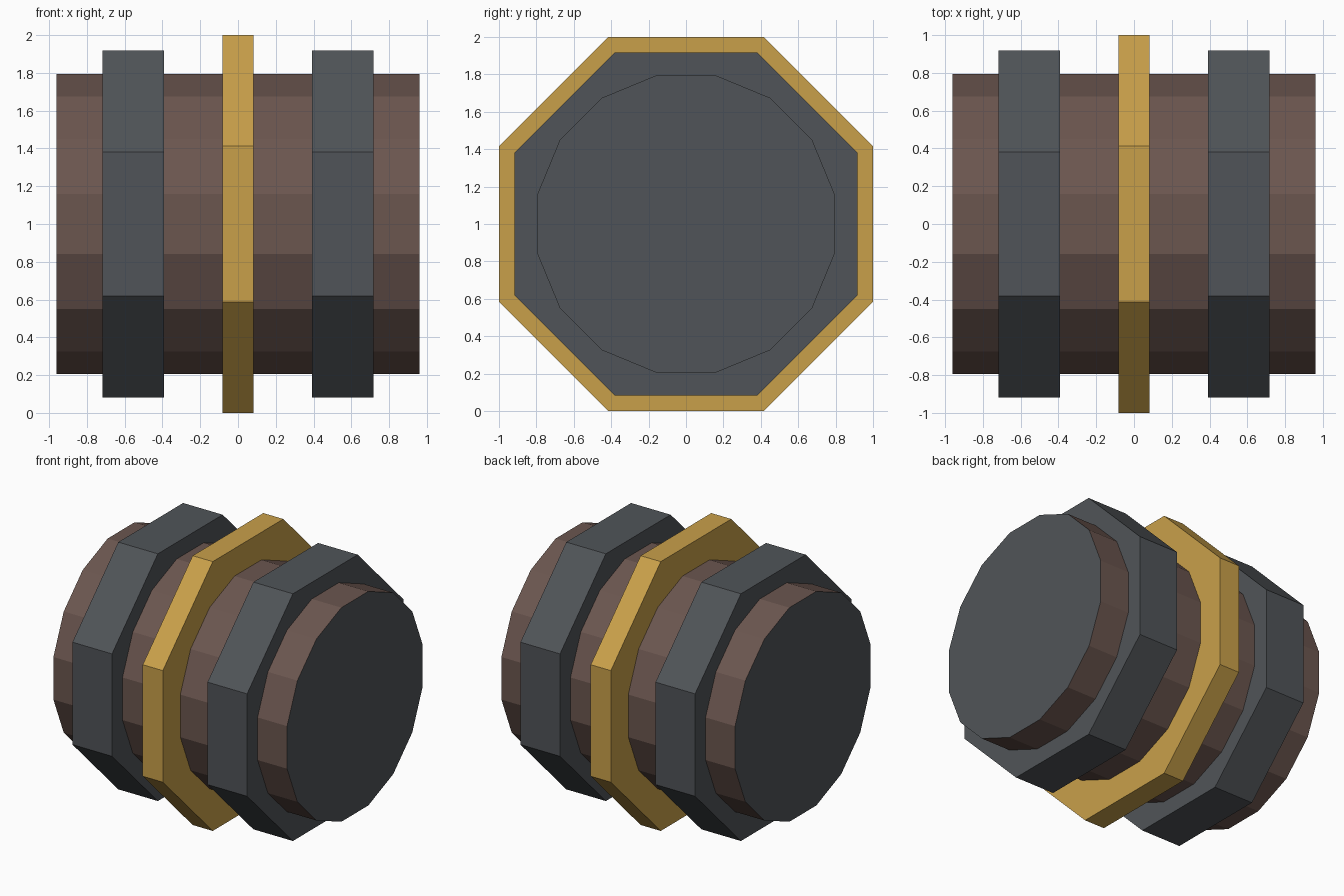
import bpy
import bmesh
import math

cube = bpy.data.objects.get("Cube")
if cube:
    bpy.data.objects.remove(cube, do_unlink=True)


def material(name, rgb):
    """Flat material from 0-255 sRGB values, stored as linear."""
    lin = [((c / 255 + 0.055) / 1.055) ** 2.4 for c in rgb]
    mat = bpy.data.materials.new(name)
    mat.use_nodes = True
    mat.diffuse_color = (*lin, 1)
    bsdf = mat.node_tree.nodes["Principled BSDF"]
    bsdf.inputs["Base Color"].default_value = (*lin, 1)
    bsdf.inputs["Roughness"].default_value = 0.8
    return mat


wood = material("brown wood", (107, 86, 79))
iron = material("dark grey iron", (80, 84, 88))
gold = material("gold", (201, 160, 74))


def prism(name, sides, apothem, x, width, side_mat, cap_mat=None):
    """Flat-sided drum lying along x, resting on a flat."""
    radius = apothem / math.cos(math.pi / sides)
    bm = bmesh.new()
    rings = []
    for px in (-width / 2, width / 2):
        angles = [(i + 0.5) * 2 * math.pi / sides for i in range(sides)]
        rings.append([bm.verts.new((px, radius * math.cos(a), radius * math.sin(a)))
                      for a in angles])
    left, right = rings
    for i in range(sides):
        j = (i + 1) % sides
        bm.faces.new((left[i], left[j], right[j], right[i]))
    # end caps use the second material when there is one
    for ring in rings:
        bm.faces.new(ring).material_index = 1 if cap_mat else 0
    bmesh.ops.recalc_face_normals(bm, faces=bm.faces)
    mesh = bpy.data.meshes.new(name)
    bm.to_mesh(mesh)
    bm.free()
    mesh.materials.append(side_mat)
    if cap_mat:
        mesh.materials.append(cap_mat)
    obj = bpy.data.objects.new(name, mesh)
    obj.location = (x, 0, 1)
    bpy.context.collection.objects.link(obj)
    return obj


# Barrel with iron ends
prism("barrel", 16, 0.795, 0, 1.92, wood, iron)

# Pair of iron hoops
for side, label in ((1, "left"), (-1, "right")):
    prism(label + "_hoop", 8, 0.918, side * 0.555, 0.325, iron)

# Gold centre band
prism("centre_band", 8, 1.0, 0, 0.165, gold)
